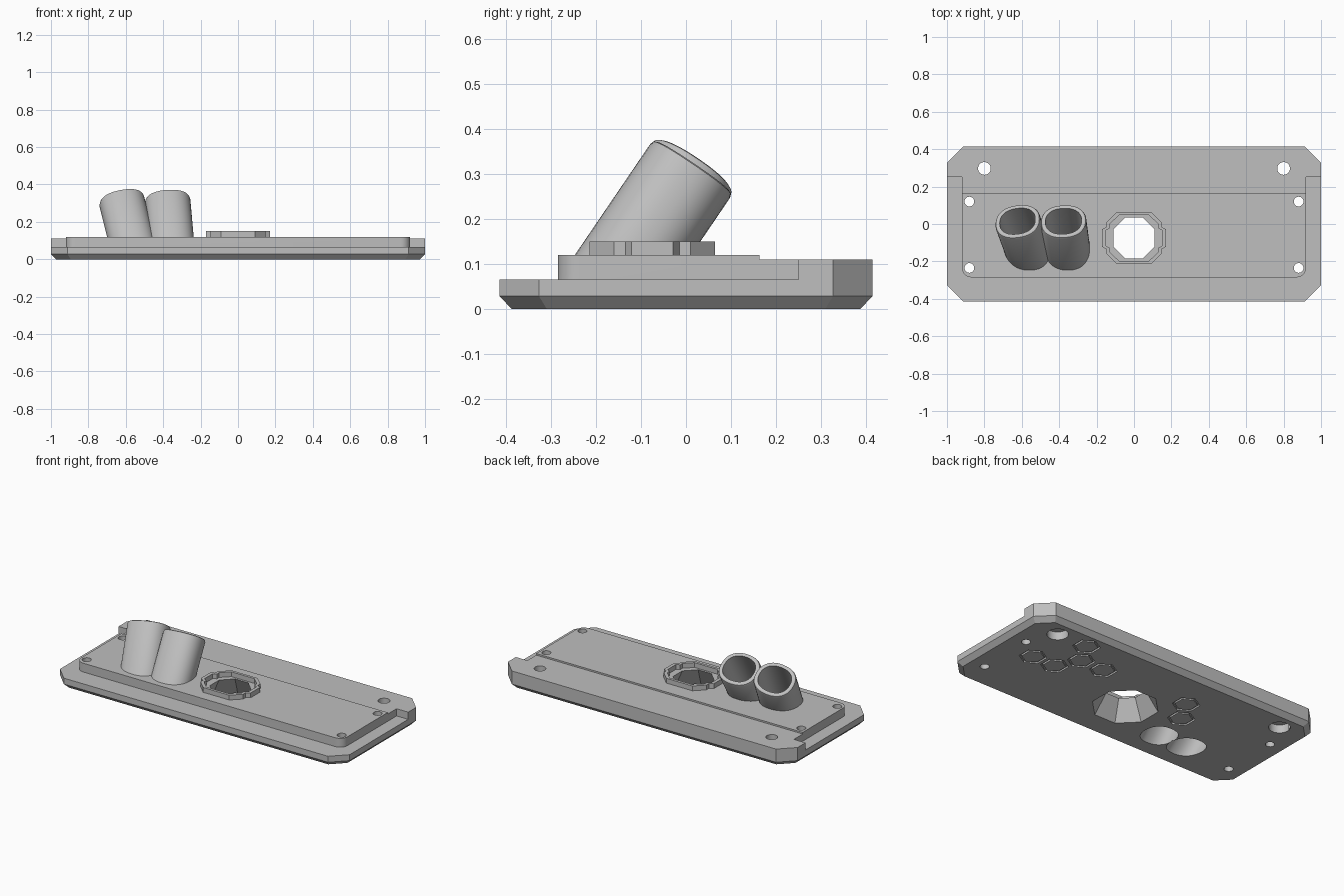
import bpy, bmesh, math
from mathutils import Vector

if "Cube" in bpy.data.objects:
    bpy.data.objects.remove(bpy.data.objects["Cube"])

grey = bpy.data.materials.new("light_grey")
grey.diffuse_color = (0.52, 0.52, 0.52, 1)
grey.use_nodes = True
grey.node_tree.nodes["Principled BSDF"].inputs["Base Color"].default_value = grey.diffuse_color


def loft(name, rings):
    """Closed solid through a list of equal-length vertex rings."""
    bm = bmesh.new()
    loops = [[bm.verts.new(p) for p in r] for r in rings]
    n = len(loops[0])
    for a, b in zip(loops, loops[1:]):
        for i in range(n):
            bm.faces.new((a[i], a[(i + 1) % n], b[(i + 1) % n], b[i]))
    bm.faces.new(loops[0][::-1])
    bm.faces.new(loops[-1])
    bmesh.ops.recalc_face_normals(bm, faces=bm.faces)
    me = bpy.data.meshes.new(name)
    bm.to_mesh(me)
    bm.free()
    me.materials.append(grey)
    ob = bpy.data.objects.new(name, me)
    bpy.context.collection.objects.link(ob)
    return ob


def prism(name, pts, z0, z1):
    return loft(name, [[(x, y, z) for x, y in pts] for z in (z0, z1)])


def ngon(cx, cy, r, n, turn=0.0):
    return [(cx + r * math.cos(math.tau * i / n + turn),
             cy + r * math.sin(math.tau * i / n + turn)) for i in range(n)]


def boolean(ob, others, op='DIFFERENCE'):
    bpy.context.view_layer.objects.active = ob
    for o in others:
        m = ob.modifiers.new("bool", 'BOOLEAN')
        m.operation, m.solver, m.object = op, 'EXACT', o
        bpy.ops.object.modifier_apply(modifier=m.name)


def slab(hx, hy, c):
    """Rectangle with chamfered corners."""
    return [(hx, -hy + c), (hx, hy - c), (hx - c, hy), (-hx + c, hy),
            (-hx, hy - c), (-hx, -hy + c), (-hx + c, -hy), (hx - c, -hy)]


# Base plate with bevelled underside
low, full = slab(0.973, 0.388, 0.078), slab(1.0, 0.415, 0.088)
plate = loft("mounting_plate", [[(x, y, z) for x, y in p] for p, z in
                                ((low, 0), (full, 0.028), (full, 0.065))])

# Raised rear rail
c = 0.088
rail = prism("rail", [(1, 0.25), (1, 0.415 - c), (1 - c, 0.415), (-1 + c, 0.415),
                      (-1, 0.415 - c), (-1, 0.25)], 0.04, 0.11)


# Raised panel with rounded front corners
def panel_outline(y_back):
    r, pts = 0.05, [(0.92, y_back), (-0.92, y_back)]
    for cx, start in ((-0.87, math.pi), (0.87, 1.5 * math.pi)):
        pts += [(cx + r * math.cos(start + k * math.pi / 16),
                 -0.235 + r * math.sin(start + k * math.pi / 16)) for k in range(9)]
    return pts


step = prism("step", panel_outline(0.30), 0.045, 0.11)
panel = prism("panel", panel_outline(0.163), 0.05, 0.12)
boolean(plate, [rail, step, panel], 'UNION')

# Angled oval tubes and their bores
SIDES = 48


def tube_ring(centre, axis, scale, hx, hy, slide=0.0, flat_z=None):
    u = Vector((1, 0, 0))
    u = (u - axis * u.dot(axis)).normalized()
    v = axis.cross(u)
    ring = []
    for i in range(SIDES):
        a = math.tau * i / SIDES
        ca, sa = math.cos(a), math.sin(a)
        k = scale * (abs(ca) ** 2.3 + abs(sa) ** 2.3) ** (-1 / 2.3)
        p = centre + u * (hx * k * ca) + v * (hy * k * sa)
        p += axis * (slide if flat_z is None else (flat_z - p.z) / axis.z)
        ring.append(p)
    return ring


tubes, bores = [], []
for name, x, lean in (("outer_tube", -0.623, -0.25), ("inner_tube", -0.377, -0.09)):
    centre = Vector((x, 0.015, 0.315))
    axis = Vector((lean, 0.68, 1)).normalized()
    wall = (centre, axis)
    tubes.append(loft(name, [tube_ring(*wall, 1, 0.122, 0.107, flat_z=0.1),
                             tube_ring(*wall, 1, 0.122, 0.107, -0.012),
                             tube_ring(*wall, 0.97, 0.122, 0.107, -0.003),
                             tube_ring(*wall, 0.92, 0.122, 0.107, 0)]))
    bores.append(loft("bore", [tube_ring(*wall, 1, 0.097, 0.083, flat_z=-0.03),
                               tube_ring(*wall, 1, 0.097, 0.083, 0.05)]))
boolean(tubes[0], [tubes[1]], 'UNION')
boolean(tubes[0], bores)
bpy.data.objects.remove(tubes[1])
tubes[0].name = "twin_tubes"

# Octagonal funnel through the plate
CY = -0.075


def octagon(r):
    return ngon(0, CY, r, 8, math.pi / 8)


def funnel_r(z):
    return 0.19 + (0.119 - 0.19) * z / 0.12


funnel = loft("funnel", [[(x, y, z) for x, y in octagon(funnel_r(z))]
                         for z in (-0.02, 0.12, 0.14)])


# Collar with side tabs around the funnel
def collar_outline(s):
    q = [(0.172, 0.046), (0.147, 0.06), (0.147, 0.085), (0.09, 0.14)]
    pts = q + [(-x, y) for x, y in q[::-1]]
    pts += [(-x, -y) for x, y in q] + [(x, -y) for x, y in q[::-1]]
    return [(x * s, CY + y * s) for x, y in pts]


collar = prism("octagonal_collar", collar_outline(1), 0.11, 0.15)
recess = prism("recess", collar_outline(0.88), 0.09, 0.17)
boolean(collar, [recess])

# Screw holes, counterbores and hexagonal grooves
cutters = bores + [funnel]
for s in (-1, 1):
    cutters.append(prism("rail_hole", ngon(0.8 * s, 0.297, 0.034, 32), -0.05, 0.2))
    cutters.append(prism("counterbore", ngon(0.8 * s, 0.297, 0.06, 32), -0.05, 0.05))
    for y in (0.12, -0.235):
        cutters.append(prism("panel_hole", ngon(0.88 * s, y, 0.026, 24), -0.05, 0.2))
for x, y in ((0.745, 0.02), (0.59, 0.02), (0.512, 0.157), (0.59, 0.295),
             (0.352, 0.155), (-0.242, 0.16), (-0.322, 0.022)):
    groove = prism("groove", ngon(x, y, 0.078, 6, math.pi / 6), -0.02, 0.01)
    core = prism("core", ngon(x, y, 0.064, 6, math.pi / 6), -0.04, 0.03)
    boolean(groove, [core])
    bpy.data.objects.remove(core)
    cutters.append(groove)
boolean(plate, cutters)

# Remove helpers and shade
for o in cutters + [rail, step, panel, recess]:
    bpy.data.objects.remove(o)
for o in (plate, tubes[0], collar):
    bpy.ops.object.select_all(action='DESELECT')
    o.select_set(True)
    bpy.context.view_layer.objects.active = o
    bpy.ops.object.shade_smooth_by_angle(angle=math.radians(25))
